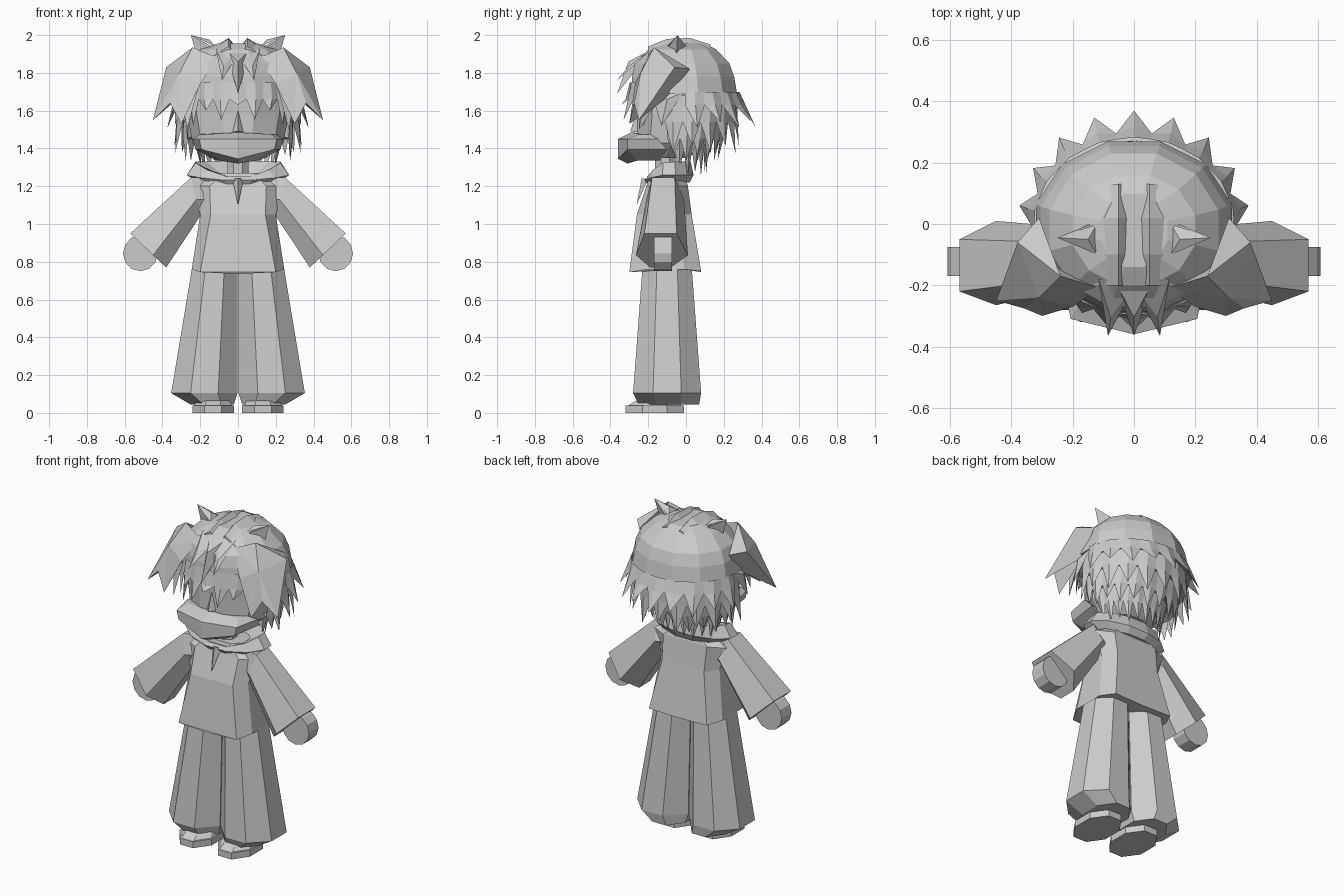
import bpy, bmesh, math

if "Cube" in bpy.data.objects:
    bpy.data.objects.remove(bpy.data.objects["Cube"])

grey = bpy.data.materials.new("light grey")
grey.diffuse_color = (0.6, 0.6, 0.6, 1)
grey.use_nodes = True
grey.node_tree.nodes["Principled BSDF"].inputs["Base Color"].default_value = grey.diffuse_color


def mesh(name, verts, faces):
    bm = bmesh.new()
    vs = [bm.verts.new(v) for v in verts]
    for f in faces:
        bm.faces.new([vs[i] for i in f])
    bmesh.ops.recalc_face_normals(bm, faces=bm.faces)
    me = bpy.data.meshes.new(name)
    bm.to_mesh(me)
    bm.free()
    me.materials.append(grey)
    ob = bpy.data.objects.new(name, me)
    bpy.context.collection.objects.link(ob)
    return ob


def loft(name, loops):
    """Skin a stack of equal loops and close both ends."""
    n, m = len(loops[0]), len(loops)
    faces = [(r * n + i, r * n + (i + 1) % n, (r + 1) * n + (i + 1) % n, (r + 1) * n + i)
             for r in range(m - 1) for i in range(n)]
    faces += [tuple(range(n)), tuple(range((m - 1) * n, m * n))]
    return mesh(name, [p for l in loops for p in l], faces)


def ring(n, cx, cy, rx, ry, z, flat=True, dip=0.0):
    """Polygon loop; flat puts flat sides at the extents, dip lowers the front."""
    k = 1 / math.cos(math.pi / n) if flat else 1
    off = math.pi / n if flat else 0
    out = []
    for i in range(n):
        a = 2 * math.pi * i / n + off
        s = math.sin(a)
        out.append((cx + rx * k * math.cos(a), cy + ry * k * s, z - dip * max(0, -s) ** 2))
    return out


def panel_ring(rx, ry, cy, fx, fy, z, dip=0.0):
    """Chamfered rectangle with a centre crease front and back."""
    half = [(0, -ry, -dip), (fx, -ry, -dip * .6), (rx, -fy, 0), (rx, fy, 0), (fx, ry, -dip * .4), (0, ry, -dip * .6)]
    pts = half + [(-x, y, d) for x, y, d in reversed(half[1:-1])]
    return [(x, cy + y, z + d) for x, y, d in pts]


def spikes(name, items):
    """Each item is left, right, outer middle and tip of one pointed lock."""
    verts, faces = [], []
    for k, pts in enumerate(items):
        verts += pts
        faces += [tuple(4 * k + i for i in f)
                  for f in ((0, 2, 3), (2, 1, 3), (0, 1, 2), (1, 0, 3))]
    return mesh(name, verts, faces)


def skirt(name, a0, a1, n, top, valley, tip, cy, jag=(0,)):
    """Hair band with a jagged hem of n points; levels are (rx, ry, z)."""
    verts, faces = [], []

    def add(a, e, grow=1.0, dz=0.0):
        a = math.radians(a)
        verts.append((e[0] * grow * math.cos(a), cy + e[1] * grow * math.sin(a), e[2] + dz))
        return len(verts) - 1
    step = (a1 - a0) / n
    edge = [(add(a0 + i * step, top), add(a0 + i * step, valley),
             add(a0 + i * step, valley, .72, .03)) for i in range(n + 1)]
    for i in range(n):
        a = a0 + (i + .5) * step
        c, m = add(a, top, 1.01), add(a, valley, 1.05)
        t = add(a, tip, 1, jag[i % len(jag)])
        (tl, vl, il), (tr, vr, ir) = edge[i], edge[i + 1]
        faces += [(tl, c, m, vl), (c, tr, vr, m), (vl, m, t), (m, vr, t),
                  (vl, vr, t), (vl, il, ir, vr)]
    return mesh(name, verts, faces)


for s, side in ((1, "right"), (-1, "left")):
    def mir(pts):
        return [(s * x, y, z) for x, y, z in pts]

    # Flared trouser leg
    loft(side + "_leg", [
        ring(8, s * 0.122, -0.10, 0.12, 0.13, 0.775),
        ring(8, s * 0.178, -0.10, 0.176, 0.18, 0.105),
        ring(8, s * 0.137, -0.09, 0.115, 0.16, 0.045)])
    # Shoe: sole and upper
    loft(side + "_sole", [ring(8, s * 0.132, -0.165, 0.11, 0.155, z) for z in (0, 0.04)])
    loft(side + "_shoe_upper", [
        ring(8, s * 0.132, -0.165, 0.10, 0.14, 0.04),
        ring(8, s * 0.132, -0.155, 0.09, 0.12, 0.06),
        ring(8, s * 0.132, -0.13, 0.06, 0.08, 0.085)])
    # Sleeve with a six-sided section widening to the cuff
    shoulder = [(.25, -.06, 1.245), (.25, -.18, 1.245), (.22, -.21, 1.13),
                (.195, -.16, 1.05), (.195, -.08, 1.05), (.22, -.01, 1.13)]
    cuff = [(.57, -.05, .95), (.57, -.22, .95), (.45, -.265, .835),
            (.38, -.19, .77), (.38, -.08, .77), (.45, .01, .835)]
    root = [(.12, -.12 + (y + .12) * .6, z) for x, y, z in shoulder]
    loft(side + "_sleeve", [mir(l) for l in (root, shoulder, cuff)])
    # Rounded flat hand
    loft(side + "_hand", [[(s * 0.517 + .092 * math.cos(i * math.pi / 6),
                            y, 0.845 + .095 * math.sin(i * math.pi / 6)) for i in range(12)]
                          for y in (-0.17, -0.075)])
    # Tuft on the crown
    spikes(side + "_crown_tuft", [
        mir(((.12, .00, 1.94), (.12, -.10, 1.94), (.15, -.05, 1.975), (.25, -.045, 2.0))),
        mir(((.12, .01, 1.93), (.12, -.10, 1.93), (.22, -.05, 1.90), (.25, -.045, 2.0)))])
    # Ridge beside the parting
    loft(side + "_parting_ridge", [
        mir(((.008, y, z - .05), (.05, y, z), (.13, y, z - .05)))
        for y, z in ((.13, 1.95), (.02, 1.985), (-.1, 1.98), (-.2, 1.94))])
    # Big sweeping side lock with two points
    mesh(side + "_side_lock", mir((
        (.11, -.21, 1.88), (.24, -.17, 1.935), (.31, .02, 1.82), (.38, -.06, 1.83),
        (.45, -.25, 1.55), (.30, -.30, 1.53), (.20, -.27, 1.74), (.31, -.24, 1.80),
        (.30, -.09, 1.68), (.36, -.275, 1.64))),
        ((0, 1, 7), (1, 2, 3), (1, 3, 7), (3, 4, 7), (7, 4, 9), (7, 9, 5), (7, 5, 6),
         (0, 7, 6), (2, 8, 3), (3, 8, 4), (8, 9, 4), (8, 5, 9), (8, 6, 5), (8, 0, 6),
         (8, 1, 0), (8, 2, 1)))
    # Locks in front of the ear
    spikes(side + "_cheek_locks", [mir(q) for q in (
        ((.21, -.24, 1.72), (.31, -.10, 1.72), (.30, -.21, 1.68), (.27, -.25, 1.50)),
        ((.26, -.19, 1.72), (.31, -.01, 1.70), (.33, -.10, 1.66), (.335, -.13, 1.52)))])

# Loose top with panelled sides
loft("torso", [
    panel_ring(0.245, 0.19, -0.11, 0.20, 0.10, 0.76, 0.025),
    panel_ring(0.20, 0.145, -0.115, 0.145, 0.07, 1.05),
    panel_ring(0.25, 0.11, -0.10, 0.15, 0.06, 1.2),
    panel_ring(0.12, 0.09, -0.10, 0.08, 0.05, 1.27)])
# Open collar with a lowered front
loft("collar", [
    ring(12, 0, -0.09, 0.20, 0.11, 1.22, dip=0.02),
    ring(12, 0, -0.09, 0.27, 0.13, 1.26, dip=0.03),
    ring(12, 0, -0.09, 0.225, 0.115, 1.33, dip=0.085),
    ring(12, 0, -0.09, 0.10, 0.07, 1.25)])
spikes("neck_opening", [((-.03, -.20, 1.24), (.03, -.20, 1.24), (0, -.235, 1.24), (0, -.262, 1.1))])
loft("neck", [ring(8, 0, -0.11, 0.055, 0.055, z) for z in (1.22, 1.37)])

# Head under the hair
loft("head", [
    ring(10, 0, -0.11, 0.15, 0.13, 1.35, False),
    ring(10, 0, -0.08, 0.24, 0.19, 1.43, False),
    ring(10, 0, -0.05, 0.27, 0.22, 1.58, False),
    ring(10, 0, -0.04, 0.28, 0.24, 1.75, False)])
spikes("nose", [((-.045, -.24, 1.485), (.045, -.24, 1.485), (0, -.295, 1.49), (0, -.26, 1.6))])


# Angular jaw cover
def jaw(kx, front, back, z, dip=0.0):
    return [(kx, back, z), (kx * .86, front + .05, z), (0, front, z - dip),
            (-kx * .86, front + .05, z), (-kx, back, z)]


loft("jaw_cover", [jaw(.11, -.31, -.14, 1.335, .015), jaw(.225, -.36, -.10, 1.395, .05),
                   jaw(.24, -.36, -.15, 1.45), jaw(.20, -.29, -.19, 1.475, -.01)])

# Rounded hair cap
loft("hair_cap", [
    ring(12, 0, -0.01, 0.32, 0.28, 1.69),
    ring(12, 0, -0.015, 0.305, 0.27, 1.78),
    ring(12, 0, -0.02, 0.275, 0.25, 1.85),
    ring(12, 0, -0.02, 0.2, 0.18, 1.925),
    ring(12, 0, -0.02, 0.11, 0.12, 1.955)])

# Layers of pointed hair round the back
skirt("hair_upper_row", 0, 180, 9, (.325, .285, 1.70), (.335, .305, 1.63),
      (.38, .375, 1.51), -.005, (0, .03))
skirt("hair_middle_row", -22, 202, 11, (.31, .28, 1.68), (.315, .27, 1.54),
      (.34, .29, 1.375), -.01, (0, .04))
skirt("hair_lower_row", -18, 198, 12, (.29, .25, 1.57), (.28, .22, 1.45),
      (.28, .20, 1.335), -.03, (.03, 0))
skirt("hair_nape_row", 0, 180, 11, (.24, .20, 1.48), (.21, .17, 1.385),
      (.19, .165, 1.255), -.06, (0.02, 0))

# Fringe and the raised centre lock
skirt("fringe", 212, 328, 7, (.315, .285, 1.75), (.315, .295, 1.66), (.31, .335, 1.5), -.01,
      (.02, .1, .05, .13, .05, .1, .02))
spikes("centre_lock", [((x * .6 - .065, -.18, 1.925), (x * .6 + .065, -.18, 1.925),
                        (x * .9, -.305, 1.86 - abs(x) * .3), (x, -.365, z))
                       for x, z in ((0, 1.69), (-.085, 1.76), (.085, 1.76))])
